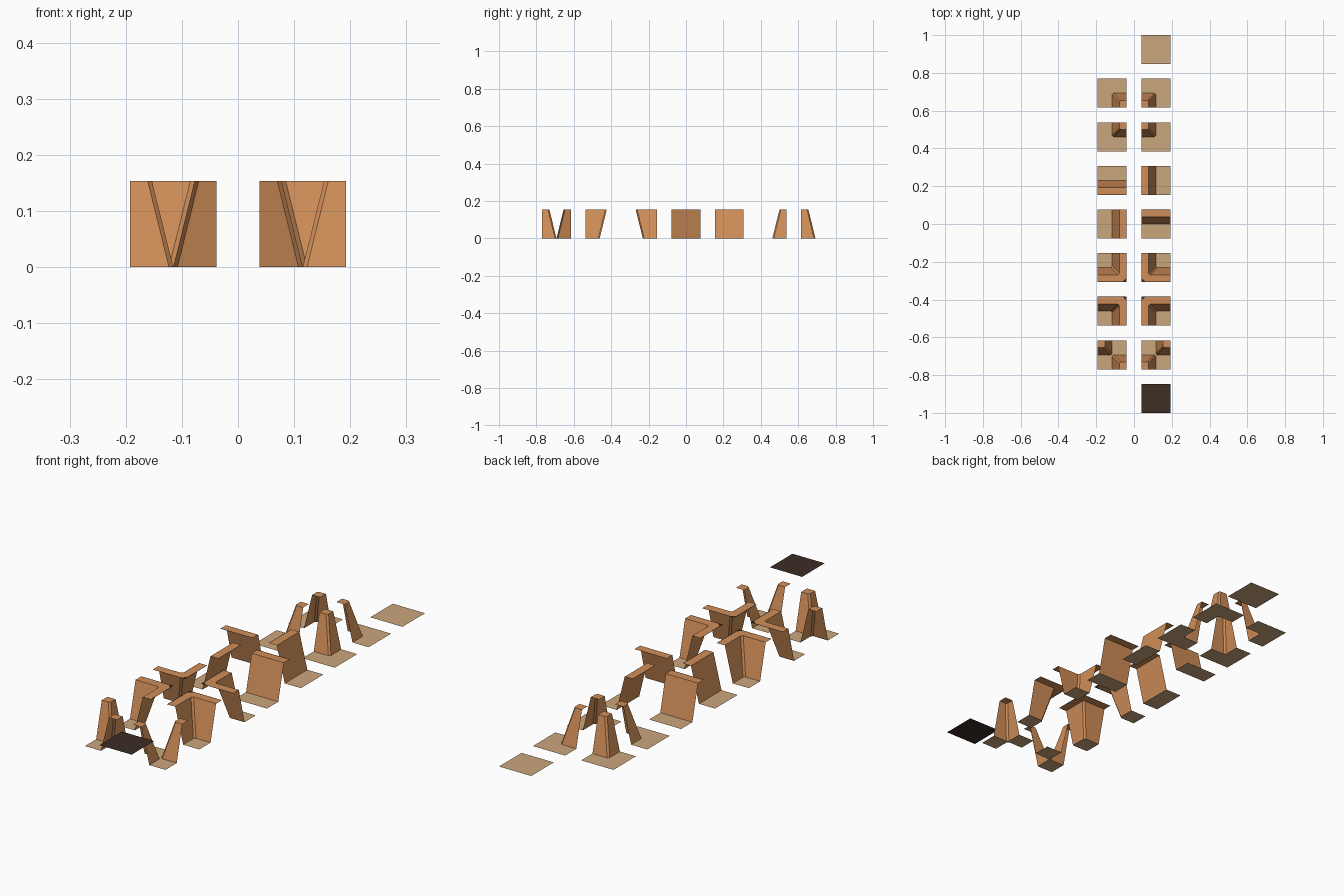
import bpy, math
from mathutils import Vector, Matrix

if "Cube" in bpy.data.objects:
    bpy.data.objects.remove(bpy.data.objects["Cube"])

H = 0.0769        # half a tile, also half the wall height
P = 0.2308        # tile pitch
TOP = 0.1538      # wall height
LEAN = 0.038      # how far the wall leans back at the top
RIM = 0.074       # outer end of the rim
C = 0.0075        # corner chamfer


def mat(name, rgb):
    m = bpy.data.materials.new(name)
    m.diffuse_color = (*rgb, 1)
    m.use_nodes = True
    m.node_tree.nodes["Principled BSDF"].inputs["Base Color"].default_value = m.diffuse_color
    return m


MATS = [mat("tan floor", (0.59, 0.385, 0.205)),
        mat("orange wall", (0.63, 0.27, 0.10)),
        mat("dark ceiling", (0.045, 0.026, 0.018))]
FLOOR, WALL, DARK = 0, 1, 2


class Tile:
    """Collects faces, each turned to face a wanted direction."""

    def __init__(self):
        self.v, self.f, self.m = [], [], []

    def face(self, pts, m, turn, toward=(0, 0, 1)):
        pts = [Vector(p) for p in pts]
        n = Vector()
        for a, b in zip(pts, pts[1:] + pts[:1]):
            n += a.cross(b)
        if n.dot(Vector(toward)) < 0:
            pts.reverse()
        rot = Matrix.Rotation(turn * math.pi / 2, 3, 'Z')
        i = len(self.v)
        self.v += [rot @ p for p in pts]
        self.f.append(range(i, i + len(pts)))
        self.m.append(m)

    def flat(self, pts, z, m, turn=0):
        self.face([(x, y, z) for x, y in pts], m, turn)

    def strip(self, a, za, b, zb, m, turn, toward=(0, 0, 1)):
        for i in range(len(a) - 1):
            self.face([(*a[i], za), (*a[i + 1], za), (*b[i + 1], zb), (*b[i], zb)],
                      m, turn, toward)

    def build(self, name, col, row):
        me = bpy.data.meshes.new(name)
        me.from_pydata(self.v, [], self.f)
        for m in MATS:
            me.materials.append(m)
        me.polygons.foreach_set("material_index", self.m)
        ob = bpy.data.objects.new(name, me)
        ob.location = (col * P / 2, row * P, 0)
        bpy.context.collection.objects.link(ob)


def corner(d, c=C):
    # chamfered L path around the quadrant x > d, y > d
    return [(H, d), (d + c, d), (d, d + c), (d, H)]


SQUARE = [(-H, -H), (H, -H), (H, H), (-H, H)]


def pillar(t, turn):
    # leaning outer corner with a small top
    t.strip(corner(0), 0, corner(LEAN), TOP, WALL, turn, (-1, -1, 0.1))
    t.flat(corner(LEAN) + [(H, H)], TOP, WALL, turn)


def outer_tile(turn):
    t = Tile()
    pillar(t, turn)
    t.flat([(-H, -H), (H, -H)] + corner(0) + [(-H, H)], 0, FLOOR, turn)
    return t


def double_tile(turn):
    t = Tile()
    pillar(t, turn)
    pillar(t, turn + 2)
    t.flat([(H, -H)] + corner(0) + [(-H, H)] + [(-x, -y) for x, y in corner(0)],
           0, FLOOR, turn)
    return t


def straight_tile(turn):
    t = Tile()
    line = lambda d: [(d, -H), (d, H)]
    t.strip(line(-H), 0, line(0), 0, FLOOR, turn)
    t.strip(line(0), 0, line(LEAN), TOP, WALL, turn, (-1, 0, 0.1))
    t.strip(line(LEAN), TOP, line(RIM), TOP, WALL, turn)
    t.strip(line(RIM), TOP, line(H), TOP, DARK, turn)
    return t


def inner_tile(turn):
    # floor in one quadrant, wall around it
    t = Tile()
    t.flat(corner(0) + [(H, H)], 0, FLOOR, turn)
    t.strip(corner(0), 0, corner(-LEAN), TOP, WALL, turn, (1, 1, 0.1))
    edge = corner(-RIM, 0.018)
    t.strip(corner(-LEAN), TOP, edge, TOP, WALL, turn)
    t.flat(edge + [(-H, H), (-H, -H), (H, -H)], TOP, DARK, turn)
    return t


# solid tiles at both ends
for name, row, z, m in (("floor_tile", 4, 0, FLOOR), ("ceiling_tile", -4, TOP, DARK)):
    t = Tile()
    t.flat(SQUARE, z, m)
    t.build(name, 1, row)

# maker, name, row, quarter turns for left and right tile
for make, name, row, left, right in (
        (outer_tile, "outer_corner_south", 3, 3, 2),
        (outer_tile, "outer_corner_north", 2, 0, 1),
        (straight_tile, "straight_wall_a", 1, 3, 2),
        (straight_tile, "straight_wall_b", 0, 0, 1),
        (inner_tile, "inner_corner_north", -1, 1, 0),
        (inner_tile, "inner_corner_south", -2, 2, 3),
        (double_tile, "double_corner", -3, 1, 0)):
    make(left).build(name + "_left", -1, row)
    make(right).build(name + "_right", 1, row)
